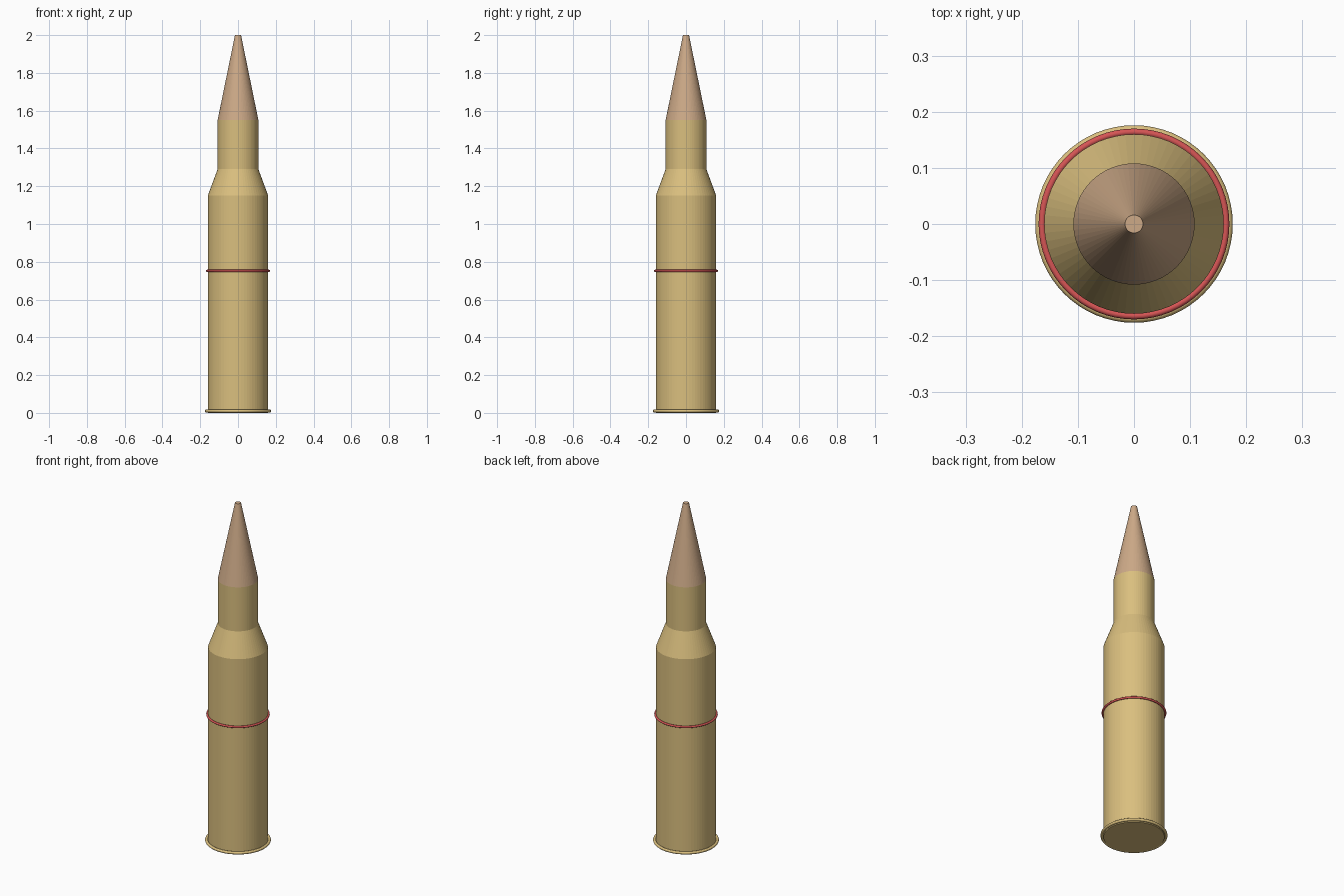
import bpy
import bmesh
from math import cos, sin, pi

SEGMENTS = 64

default_cube = bpy.data.objects.get("Cube")
if default_cube:
    bpy.data.objects.remove(default_cube, do_unlink=True)


def make_material(name, rgb):
    mat = bpy.data.materials.new(name)
    mat.use_nodes = True
    color = (*rgb, 1)
    mat.diffuse_color = color
    mat.node_tree.nodes["Principled BSDF"].inputs["Base Color"].default_value = color
    return mat


def add_object(name, bm, material):
    bmesh.ops.recalc_face_normals(bm, faces=bm.faces)
    mesh = bpy.data.meshes.new(name)
    bm.to_mesh(mesh)
    bm.free()
    mesh.materials.append(material)
    obj = bpy.data.objects.new(name, mesh)
    bpy.context.collection.objects.link(obj)
    return obj


def lathe(name, profile, material, closed=False):
    """Revolve (radius, height) points; closed loops make rings, open ones get caps."""
    bm = bmesh.new()
    angles = [2 * pi * i / SEGMENTS for i in range(SEGMENTS)]
    loops = [[bm.verts.new((r * cos(a), r * sin(a), z)) for a in angles]
             for r, z in profile]
    pairs = list(zip(loops, loops[1:]))
    if closed:
        pairs.append((loops[-1], loops[0]))
    else:
        bm.faces.new(loops[0])
        bm.faces.new(loops[-1])
    for low, high in pairs:
        for i in range(SEGMENTS):
            j = (i + 1) % SEGMENTS
            bm.faces.new((low[i], low[j], high[j], high[i]))
    return add_object(name, bm, material)


def ring(name, radius, height, thickness, material, sides=12):
    section = [(radius + thickness * cos(2 * pi * k / sides),
                height + thickness * sin(2 * pi * k / sides)) for k in range(sides)]
    obj = lathe(name, section, material, closed=True)
    obj.data.shade_smooth()
    return obj


brass = make_material("brass", (0.70, 0.52, 0.21))
copper = make_material("copper", (0.61, 0.40, 0.245))
red = make_material("red", (0.67, 0.09, 0.09))

# Case: straight body, tapered shoulder and neck
lathe("case", [(0.16, 0), (0.16, 1.15), (0.108, 1.29), (0.108, 1.55)], brass)

# Pointed tip with a small flat end
lathe("tip", [(0.108, 1.55), (0.016, 2.0)], copper)

# Rounded rim at the base and coloured band around the body
ring("base_rim", 0.168, 0.01, 0.008, brass)
ring("body_band", 0.164, 0.752, 0.006, red)
